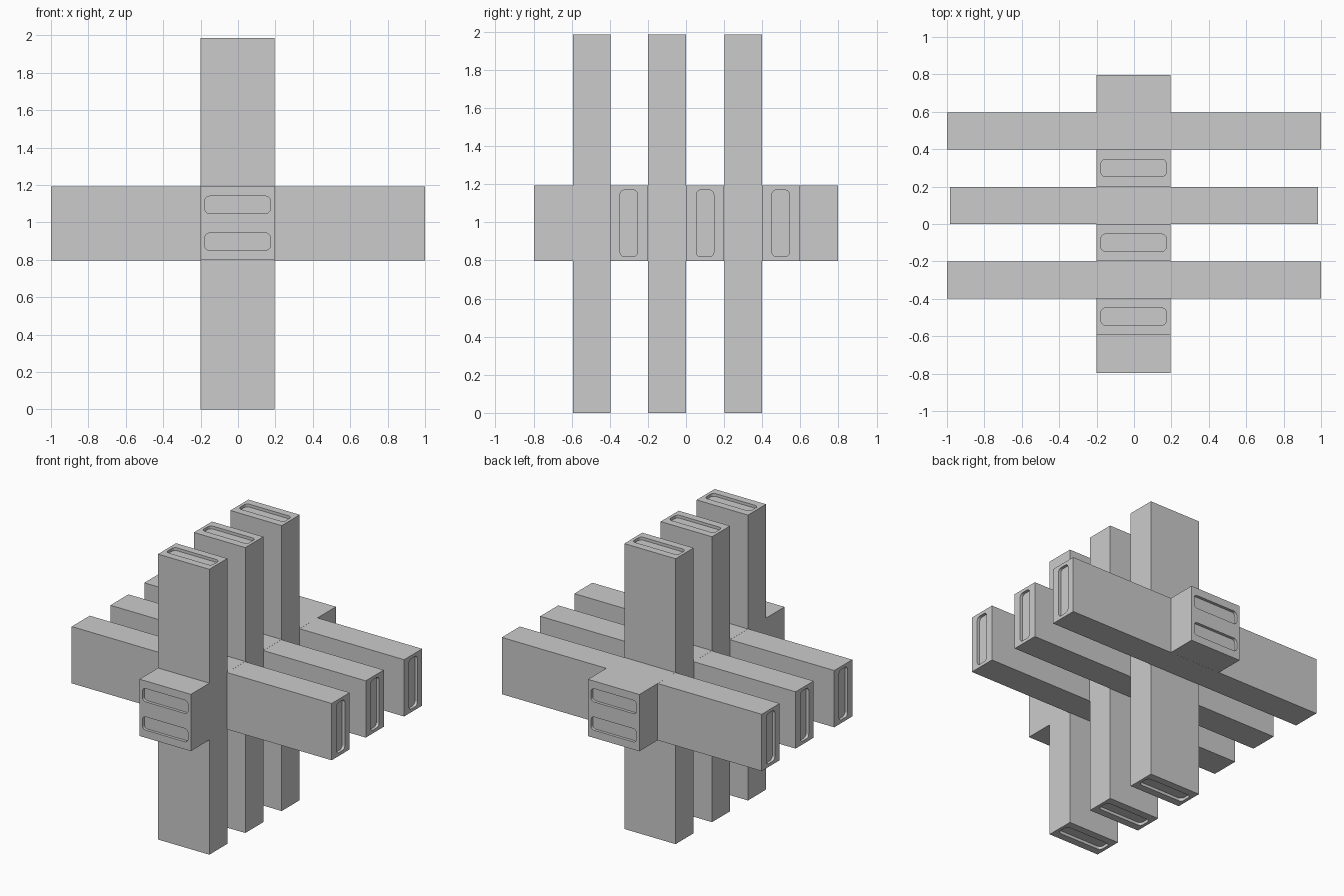
import bpy, bmesh
from math import sin, cos, pi
from mathutils import Matrix, Vector

if "Cube" in bpy.data.objects:
    bpy.data.objects.remove(bpy.data.objects["Cube"])

WIDE, THIN = 0.395, 0.198   # plank cross-section
PW, PT = 0.35, 0.092        # recessed end panel
RAD, DEPTH, SEG = 0.025, 0.02, 5


def corner_arcs(bm, z):
    # four rounded corners of the end panel, counter-clockwise
    arcs = []
    for i, (sx, sy) in enumerate([(1, 1), (-1, 1), (-1, -1), (1, -1)]):
        cx, cy = sx * (PW / 2 - RAD), sy * (PT / 2 - RAD)
        arcs.append([bm.verts.new((cx + RAD * cos(i * pi / 2 + k * pi / 2 / SEG),
                                   cy + RAD * sin(i * pi / 2 + k * pi / 2 / SEG), z))
                     for k in range(SEG + 1)])
    return arcs


def plank(name, length, center, axes):
    """Plank along local z; axes = world directions of its wide, thin and long sides."""
    bm = bmesh.new()
    ends = []
    for s in (-1, 1):
        z = s * length / 2
        outer = [bm.verts.new((x * WIDE / 2, y * THIN / 2, z))
                 for x, y in [(1, 1), (-1, 1), (-1, -1), (1, -1)]]
        rim, floor = corner_arcs(bm, z), corner_arcs(bm, z - s * DEPTH)
        # flat border around the panel
        for i in range(4):
            j = (i + 1) % 4
            bm.faces.new([outer[i]] + rim[i][::-1])
            bm.faces.new([outer[i], outer[j], rim[j][0], rim[i][-1]])
        # recess wall and floor
        a, b = sum(rim, []), sum(floor, [])
        for i in range(len(a)):
            j = (i + 1) % len(a)
            bm.faces.new([a[i], a[j], b[j], b[i]])
        bm.faces.new(b)
        ends.append(outer)
    # long sides
    for i in range(4):
        j = (i + 1) % 4
        bm.faces.new([ends[0][i], ends[0][j], ends[1][j], ends[1][i]])
    rot = Matrix([Vector(a) for a in axes]).transposed().to_4x4()
    bm.transform(Matrix.Translation(center) @ rot)
    bmesh.ops.recalc_face_normals(bm, faces=bm.faces)
    mesh = bpy.data.meshes.new(name)
    bm.to_mesh(mesh)
    bm.free()
    obj = bpy.data.objects.new(name, mesh)
    bpy.context.collection.objects.link(obj)
    return obj


X, Y, Z = (1, 0, 0), (0, 1, 0), (0, 0, 1)

# upright planks
for i, y in enumerate((-0.495, -0.1, 0.3)):
    plank(f"upright_plank_{i + 1}", 1.985, (-0.002, y, 0.9925), (X, Y, Z))

# cross planks running left to right, the middle one slightly shorter
for i, (y, length) in enumerate([(-0.3, 2.0), (0.1, 1.965), (0.497, 2.0)]):
    plank(f"cross_plank_{i + 1}", length, (0, y, 0.995), (Z, Y, X))

# stacked planks running front to back
for name, z in (("lower", 0.897), ("upper", 1.094)):
    plank(f"{name}_core_plank", 1.595, (-0.002, 0, z), (X, Z, Y))
